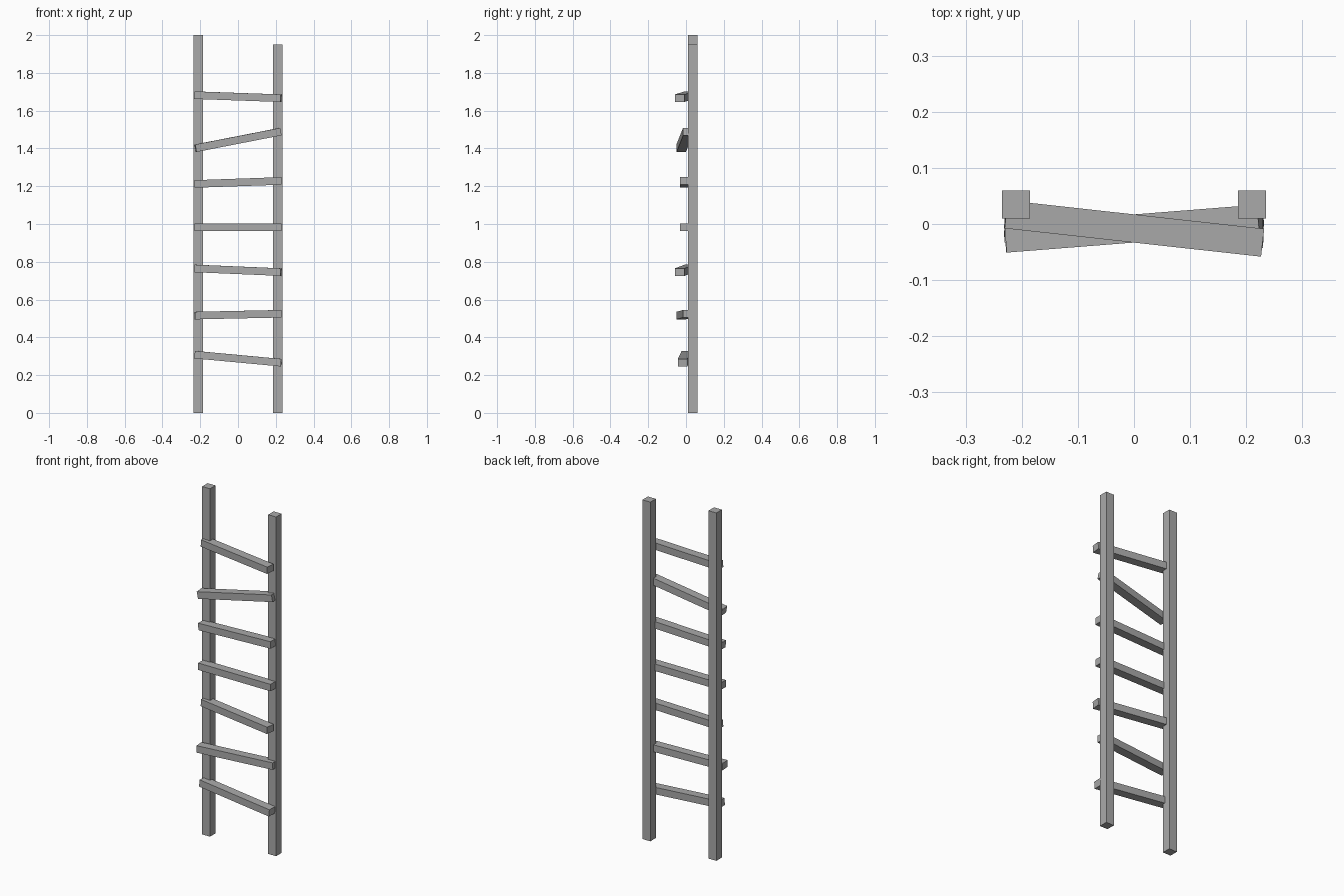
import bpy
from math import radians
from mathutils import Euler, Matrix, Vector

cube = bpy.data.objects.get("Cube")
if cube:
    bpy.data.objects.remove(cube, do_unlink=True)

# One flat weathered grey
grey = bpy.data.materials.new("weathered_grey")
grey.use_nodes = True
colour = (0.4, 0.4, 0.4, 1)
grey.diffuse_color = colour
grey.node_tree.nodes["Principled BSDF"].inputs["Base Color"].default_value = colour


def beam(name, size, centre, rise=0, yaw=0):
    """Box of the given size, tilted up towards +x by rise and turned by yaw."""
    bpy.ops.mesh.primitive_cube_add(size=1)
    obj = bpy.context.object
    obj.name = name
    obj.data.materials.append(grey)
    turn = Euler((0, radians(-rise), radians(yaw))).to_matrix().to_4x4()
    obj.data.transform(turn @ Matrix.Diagonal(Vector((*size, 1))))
    obj.location = centre
    return obj


# Upright posts, the left one a little shorter
for name, x, height in (("right_post", -0.21, 2.0), ("left_post", 0.21, 1.95)):
    beam(name, (0.05, 0.05, height), (x, 0.035, height / 2))

# Crooked rungs nailed to the front: height, rise and yaw in degrees
rungs = [
    (0.287, -5.3, -2.5),
    (0.52, 1.2, 4.5),
    (0.755, -2.4, -6.3),
    (0.983, 0, 0),
    (1.22, 2, 0),
    (1.445, 11, 4.5),
    (1.674, -2, -6.3),
]
for i, (z, rise, yaw) in enumerate(rungs, 1):
    beam(f"rung_{i}", (0.46, 0.05, 0.04), (0, -0.008, z), rise, yaw)
